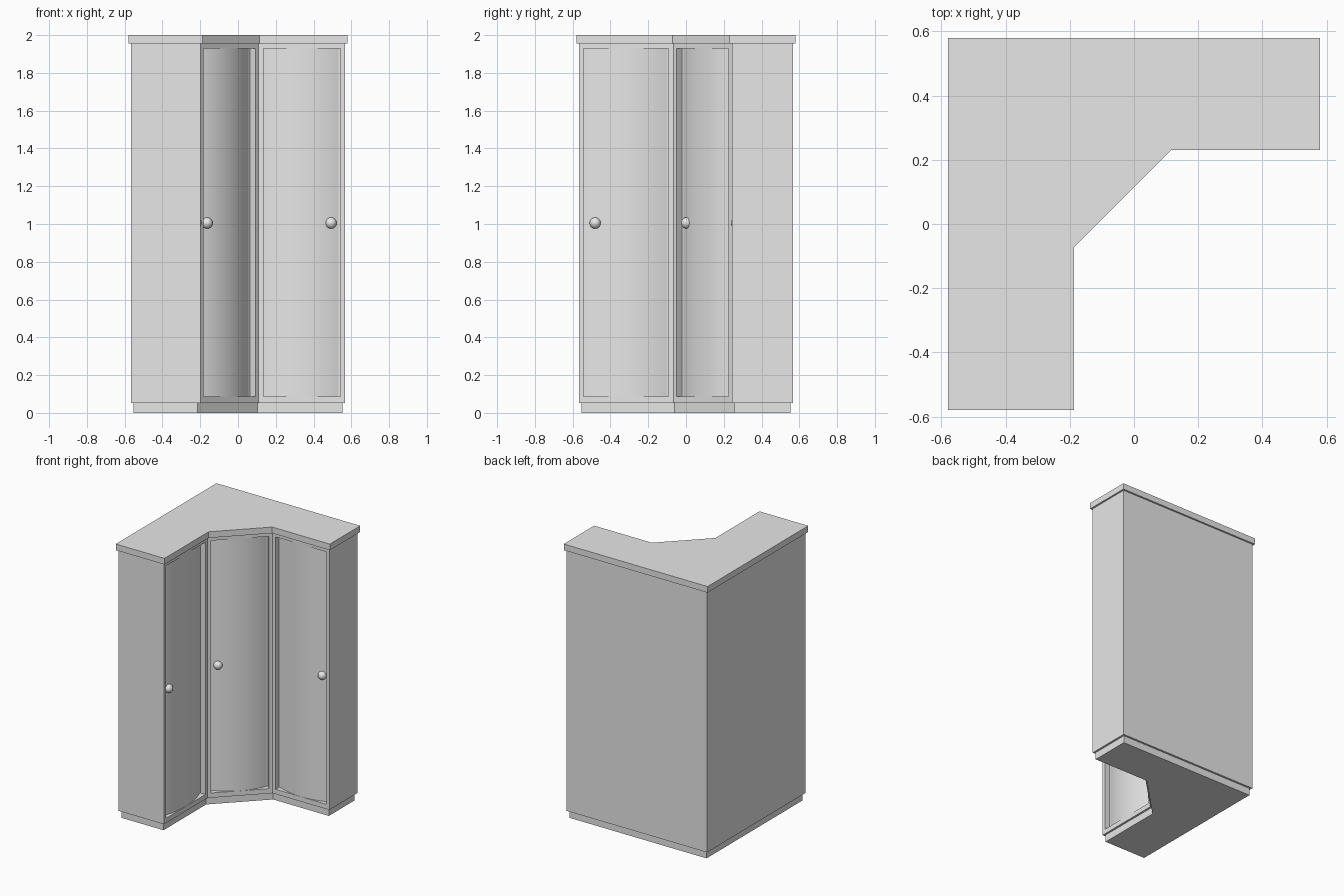
import bpy, bmesh, math
from mathutils import Vector

cube = bpy.data.objects.get("Cube")
if cube:
    bpy.data.objects.remove(cube)

PLINTH_TOP, BODY_TOP, TOP = 0.053, 1.955, 2.0
DOOR_LOW, DOOR_HIGH = 0.088, 1.928
STILE, RECESS = 0.035, 0.04
BODY_INSET, PLINTH_INSET = 0.0125, 0.027

grey = bpy.data.materials.new("plain grey")
grey.use_nodes = True
grey.diffuse_color = (0.8, 0.8, 0.8, 1)
grey.node_tree.nodes["Principled BSDF"].inputs["Base Color"].default_value = (0.8, 0.8, 0.8, 1)


def footprint(d):
    """Corner-unit outline, counter-clockwise, drawn in by d on every side."""
    o = 0.58 - d
    k = d * math.tan(math.pi / 8)
    x, y = -0.187 - d, 0.23 + d
    return [(-o, -o), (x, -o), (x, -0.072 + k), (0.115 - k, y), (o, y), (o, o), (-o, o)]


def finish(name, bm):
    mesh = bpy.data.meshes.new(name)
    bm.to_mesh(mesh)
    bm.free()
    mesh.materials.append(grey)
    obj = bpy.data.objects.new(name, mesh)
    bpy.context.collection.objects.link(obj)
    return obj


def prism(outline, low, high):
    """Closed prism; also returns its side faces in outline order."""
    bm = bmesh.new()
    a = [bm.verts.new((x, y, low)) for x, y in outline]
    b = [bm.verts.new((x, y, high)) for x, y in outline]
    n = len(outline)
    sides = [bm.faces.new((a[i], a[(i + 1) % n], b[(i + 1) % n], b[i])) for i in range(n)]
    bm.faces.new(a[::-1])
    bm.faces.new(b)
    return bm, sides


# Plinth and worktop slabs
finish("plinth", prism(footprint(PLINTH_INSET), 0, PLINTH_TOP)[0])
finish("top_board", prism(footprint(0), BODY_TOP, TOP)[0])

# Carcass with a recessed opening in each of the three front faces
outline = footprint(BODY_INSET)
bm, sides = prism(outline, PLINTH_TOP, BODY_TOP)
fronts = sides[1:4]
bm.normal_update()
bmesh.ops.inset_individual(bm, faces=fronts, thickness=STILE)
for face in fronts:
    for v in face.verts:
        v.co.z = DOOR_HIGH if v.co.z > 1 else DOOR_LOW
for face in bmesh.ops.extrude_discrete_faces(bm, faces=fronts)["faces"]:
    face.normal_update()
    bmesh.ops.translate(bm, verts=face.verts, vec=face.normal * -RECESS)
bmesh.ops.remove_doubles(bm, verts=bm.verts, dist=0.0001)
finish("carcass", bm)


# Bowed door panels, each with a round knob on its opening side
def door(name, start, end, knob_side, knob_margin):
    start, end = Vector((*start, 0)), Vector((*end, 0))
    along = (end - start).normalized()
    out = along.cross(Vector((0, 0, 1)))
    mid = (start + end) / 2
    half = (end - start).length / 2 - STILE
    bow = RECESS - 0.001
    radius = (half * half + bow * bow) / (2 * bow)

    def surface(s, z):
        depth = radius - math.sqrt(radius * radius - s * s)
        return mid + along * s - out * (depth + 0.001) + Vector((0, 0, z))

    bm = bmesh.new()
    steps = 24
    cols = []
    for i in range(steps + 1):
        s = half * (2 * i / steps - 1)
        cols.append([bm.verts.new(surface(s, z)) for z in (DOOR_LOW, DOOR_HIGH)])
    for p, q in zip(cols, cols[1:]):
        bm.faces.new((p[0], q[0], q[1], p[1])).smooth = True
    finish(name + "_door", bm)

    bm = bmesh.new()
    bmesh.ops.create_uvsphere(bm, u_segments=16, v_segments=10, radius=0.03)
    for f in bm.faces:
        f.smooth = True
    knob = finish(name + "_knob", bm)
    knob.location = surface(knob_side * (half - knob_margin), 1.005)


door("right_wing", outline[1], outline[2], -1, 0.052)
door("corner", outline[2], outline[3], -1, 0.04)
door("left_wing", outline[3], outline[4], 1, 0.04)
